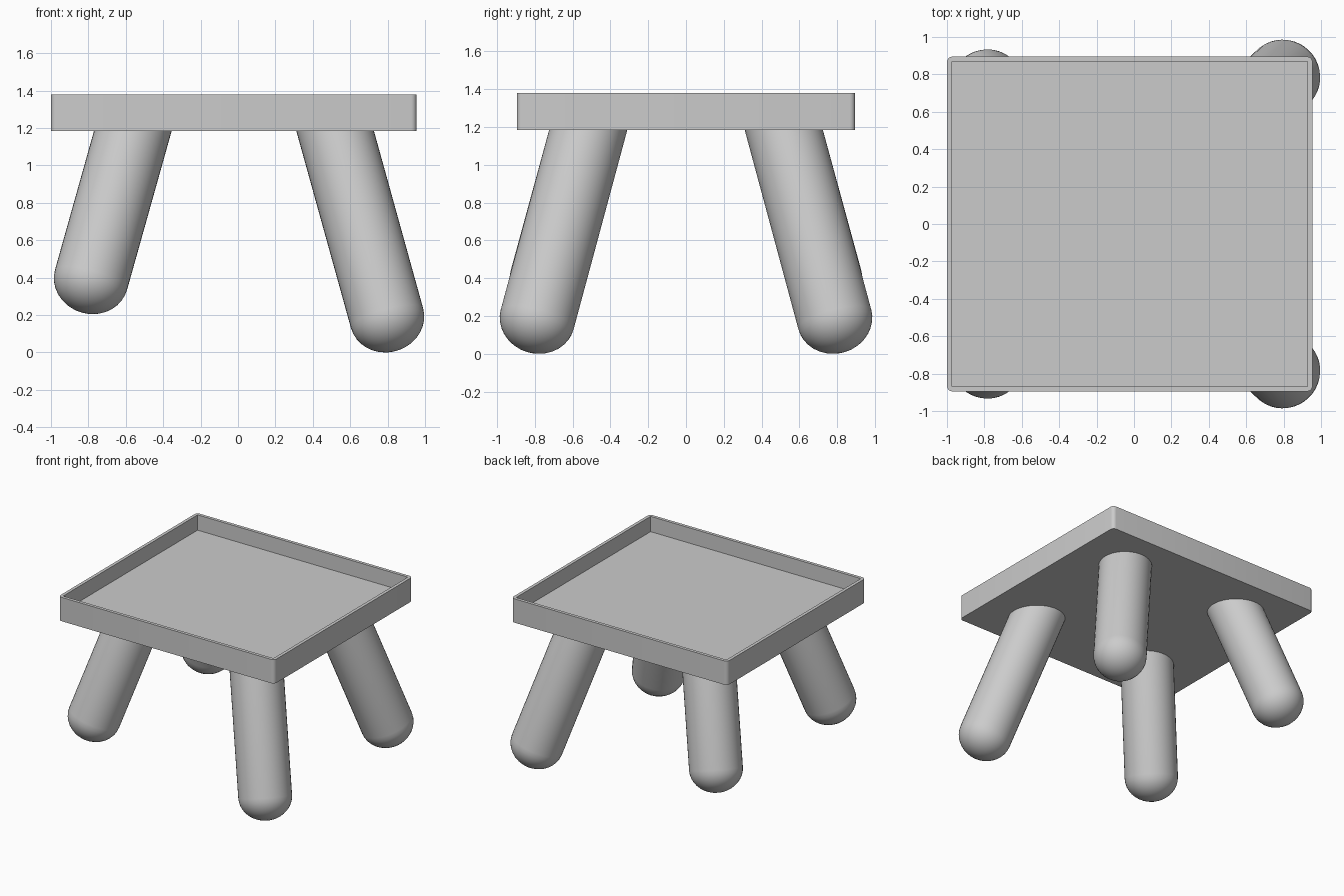
import bpy, bmesh, math
from mathutils import Vector

cube = bpy.data.objects.get("Cube")
if cube:
    bpy.data.objects.remove(cube, do_unlink=True)

grey = bpy.data.materials.new("plain grey")
grey.use_nodes = True
GREY = (0.6, 0.6, 0.6, 1)
grey.diffuse_color = GREY
grey.node_tree.nodes["Principled BSDF"].inputs["Base Color"].default_value = GREY

X0, X1, HALF_Y = -1.0, 0.955, 0.895      # tray outline
UNDER, FLOOR, RIM = 1.185, 1.255, 1.38   # tray heights
WALL = 0.037


def finish(bm, name):
    """Turn a bmesh into a shaded, coloured object."""
    bmesh.ops.recalc_face_normals(bm, faces=bm.faces[:])
    mesh = bpy.data.meshes.new(name)
    bm.to_mesh(mesh)
    bm.free()
    mesh.materials.append(grey)
    obj = bpy.data.objects.new(name, mesh)
    bpy.context.collection.objects.link(obj)
    bpy.ops.object.select_all(action='DESELECT')
    obj.select_set(True)
    bpy.context.view_layer.objects.active = obj
    bpy.ops.object.shade_smooth_by_angle(angle=math.radians(35))
    return obj


def make_tray():
    bm = bmesh.new()
    bmesh.ops.create_cube(bm, size=1)
    bmesh.ops.scale(bm, vec=(X1 - X0, 2 * HALF_Y, RIM - UNDER), verts=bm.verts[:])
    bmesh.ops.translate(bm, vec=((X0 + X1) / 2, 0, (RIM + UNDER) / 2), verts=bm.verts[:])
    corners = [e for e in bm.edges if abs(e.verts[0].co.z - e.verts[1].co.z) > 0.1]
    # Sunken floor inside a thin rim
    top = max(bm.faces, key=lambda f: f.calc_center_median().z)
    bmesh.ops.inset_individual(bm, faces=[top], thickness=WALL)
    sunk = bmesh.ops.extrude_discrete_faces(bm, faces=[top])["faces"][0]
    for v in sunk.verts:
        v.co.z = FLOOR
    # Rounded outer corners
    bmesh.ops.bevel(bm, geom=corners, offset=0.03, segments=5, profile=0.5,
                    affect='EDGES')
    finish(bm, "tray_top")


def make_leg(name, foot, head, radius=0.2, cap=0.18, sides=40, cap_rings=9):
    """Slanted round leg with a domed foot, cut level inside the tray base."""
    foot, head = Vector(foot), Vector(head)
    axis = (head - foot).normalized()
    side = axis.cross(Vector((0, 1, 0))).normalized()
    other = axis.cross(side)
    bm = bmesh.new()
    tip = bm.verts.new(foot - axis * cap)
    rings = []
    for i in range(1, cap_rings + 1):
        a = math.pi / 2 * i / cap_rings
        centre = foot - axis * cap * math.cos(a)
        r = radius * math.sin(a)
        rings.append([bm.verts.new(centre + r * (side * math.cos(t) + other * math.sin(t)))
                      for t in (2 * math.pi * k / sides for k in range(sides))])
    # Slide the last ring up the axis to a level cut
    rings.append([bm.verts.new(v.co + axis * ((head.z - v.co.z) / axis.z))
                  for v in rings[-1]])
    for k in range(sides):
        n = (k + 1) % sides
        bm.faces.new((tip, rings[0][n], rings[0][k]))
        for lo, hi in zip(rings, rings[1:]):
            bm.faces.new((lo[k], lo[n], hi[n], hi[k]))
    bm.faces.new(rings[-1])
    finish(bm, name)


make_tray()

# The two legs at -x are shorter than the two at +x
for depth, s in (("front", -1), ("back", 1)):
    make_leg(depth + "_left_leg", (0.797, s * 0.787, 0.183), (0.515, s * 0.513, 1.2))
    make_leg(depth + "_right_leg", (-0.786, s * 0.735, 0.388), (-0.558, s * 0.513, 1.2))
